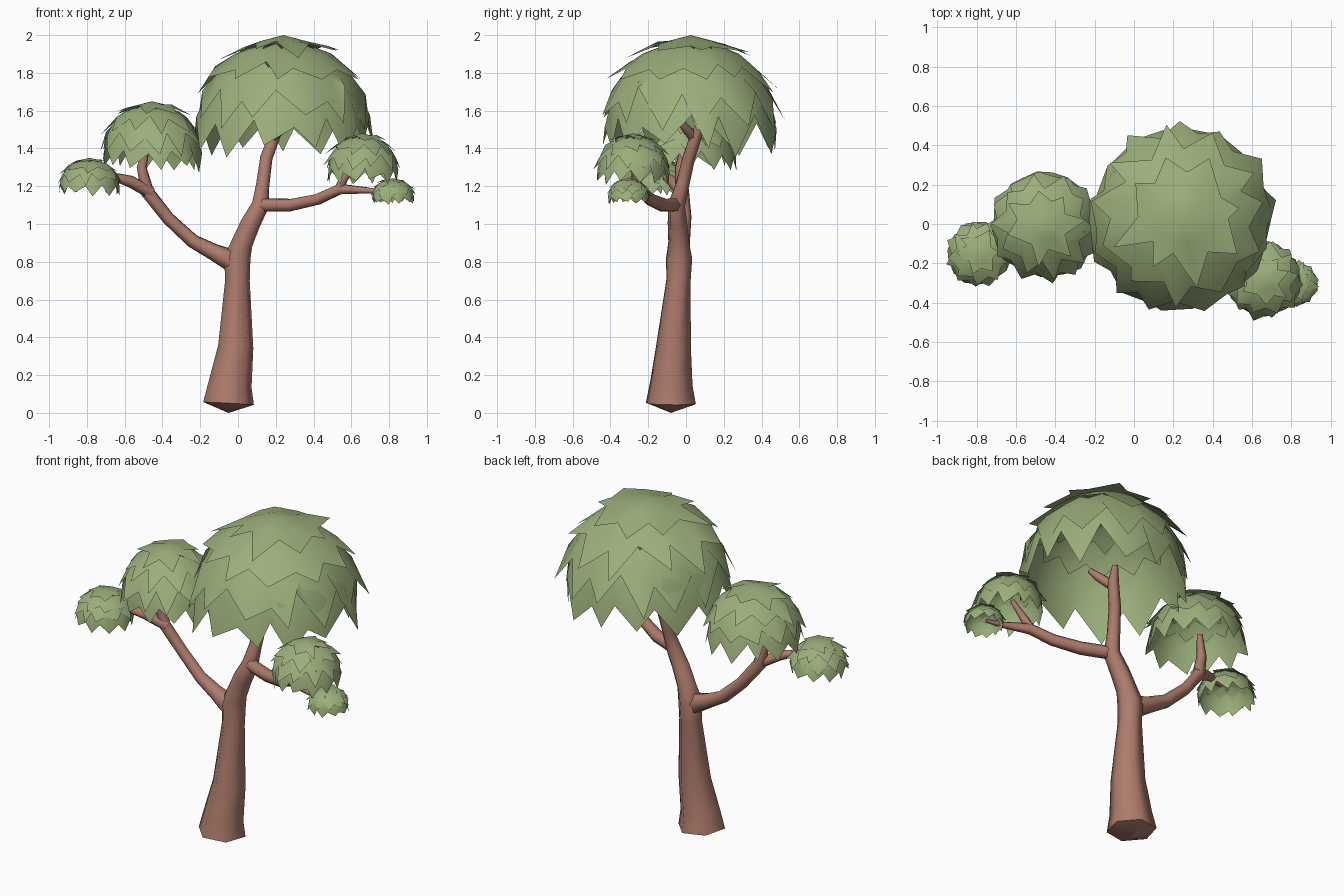
import bpy, bmesh, random
from math import sin, cos, pi, radians
from mathutils import Vector

if "Cube" in bpy.data.objects:
    bpy.data.objects.remove(bpy.data.objects["Cube"])

random.seed(11)


def material(name, rgb):
    m = bpy.data.materials.new(name)
    m.diffuse_color = (*rgb, 1)
    m.use_nodes = True
    m.node_tree.nodes["Principled BSDF"].inputs["Base Color"].default_value = m.diffuse_color
    return m


bark = material("bark", (0.42, 0.20, 0.15))
leaf = material("leaf", (0.33, 0.43, 0.20))


def finish(bm, name, mat, angle):
    me = bpy.data.meshes.new(name)
    bm.to_mesh(me)
    bm.free()
    me.materials.append(mat)
    ob = bpy.data.objects.new(name, me)
    bpy.context.collection.objects.link(ob)
    bpy.ops.object.select_all(action='DESELECT')
    ob.select_set(True)
    bpy.context.view_layer.objects.active = ob
    bpy.ops.object.shade_smooth_by_angle(angle=radians(angle))


def limb(name, path, sides=6):
    """Tapered tube through (x, y, z, radius) points, closed at both ends."""
    bm = bmesh.new()
    pts = [Vector(p[:3]) for p in path]
    rings = []
    u = Vector((0.3, 1, 0.1))
    for i, p in enumerate(pts):
        t = (pts[min(i + 1, len(pts) - 1)] - pts[max(i - 1, 0)]).normalized()
        u = (u - t * u.dot(t)).normalized()
        v = t.cross(u)
        rings.append([bm.verts.new(p + path[i][3] * (u * cos(2 * pi * k / sides) + v * sin(2 * pi * k / sides)))
                      for k in range(sides)])
    for a, b in zip(rings, rings[1:]):
        for k in range(sides):
            n = (k + 1) % sides
            bm.faces.new((a[k], a[n], b[n], b[k]))
    bm.faces.new(rings[0][::-1])
    bm.faces.new(rings[-1])
    bmesh.ops.remove_doubles(bm, verts=bm.verts, dist=0.0015)
    finish(bm, name, bark, 62)


def canopy(name, centre, rh, rz, teeth, last=110):
    """Hollow dome of overlapping skirts with jagged, flared lower edges."""
    bm = bmesh.new()
    c = Vector(centre)

    def point(polar, turn, grow):
        a = radians(polar)
        return bm.verts.new(c + Vector((rh * grow * sin(a) * cos(turn),
                                        rh * grow * sin(a) * sin(turn),
                                        rz * min(grow, 1.06) * cos(a))))

    # each tier: upper angle, notch angle, tip angle, tooth count
    tiers = [(0, 28, 43, teeth - 5), (18, 50, 67, teeth - 2),
             (40, 72, 91, teeth), (58, last - 20, last, teeth)]
    for top, notch, tip, count in tiers:
        n = count * 2
        phase = random.uniform(0, pi)
        upper, middle, lower = [], [], []
        for k in range(n):
            turn = phase + 2 * pi * k / n
            if top:
                upper.append(point(top + (8 if k % 2 else -2), turn, 0.94))
            middle.append(point((top + notch) / 2 + 2, turn, 0.97))
            turn += random.uniform(-0.4, 0.4) * 2 * pi / n
            if k % 2:
                lower.append(point(tip + random.uniform(-7, 5), turn, random.uniform(1.02, 1.17)))
            else:
                lower.append(point(notch + random.uniform(-5, 5), turn, random.uniform(0.98, 1.04)))
        apex = None if top else point(0, 0, 1)
        for k in range(n):
            j = (k + 1) % n
            if apex:
                bm.faces.new((apex, middle[k], middle[j]))
            else:
                bm.faces.new((upper[k], middle[k], middle[j], upper[j]))
            bm.faces.new((middle[k], lower[k], lower[j], middle[j]))
    finish(bm, name, leaf, 50)


# Trunk, running on into the main branch
limb("trunk", [(-.05, -.08, 0, .001), (-.05, -.08, .05, .138), (-.042, -.078, .15, .118),
               (-.012, -.066, .35, .096), (-.003, -.04, .7, .067), (-.004, -.036, .82, .072),
               (.022, -.038, .9, .058), (.065, -.045, 1.0, .054), (.118, -.05, 1.1, .047),
               (.13, -.02, 1.2, .037), (.15, .015, 1.35, .034), (.195, .055, 1.47, .032),
               (.21, .09, 1.56, .016)])
limb("main_twig", [(.18, .04, 1.46, .03), (.24, -.005, 1.51, .026), (.28, -.045, 1.56, .016)])

# Left branch with its fork
limb("left_branch", [(.02, -.036, .76, .05), (-.06, -.034, .82, .058), (-.13, -.025, .852, .046),
                     (-.24, -.015, .91, .038), (-.37, -.005, 1.03, .035), (-.48, -.02, 1.17, .037),
                     (-.51, -.03, 1.3, .028), (-.48, -.01, 1.42, .016)])
limb("left_twig", [(-.46, -.02, 1.165, .034), (-.57, -.07, 1.225, .032),
                   (-.64, -.1, 1.245, .024), (-.74, -.14, 1.25, .012)])

# Right branch with its fork
limb("right_branch", [(.1, -.045, 1.1, .038), (.28, -.12, 1.1, .037), (.42, -.19, 1.13, .033),
                      (.54, -.25, 1.185, .031), (.68, -.3, 1.178, .018), (.8, -.31, 1.165, .01)])
limb("right_twig", [(.53, -.245, 1.175, .027), (.56, -.265, 1.24, .024), (.64, -.28, 1.34, .013)])

# Foliage
canopy("main_canopy", (.24, .025, 1.54), .45, .46, 13)
canopy("left_canopy", (-.455, -.005, 1.385), .26, .265, 12)
canopy("left_small_canopy", (-.785, -.15, 1.215), .157, .135, 11, 114)
canopy("right_canopy", (.66, -.28, 1.295), .187, .185, 12, 114)
canopy("right_small_canopy", (.82, -.305, 1.15), .11, .092, 11, 116)
